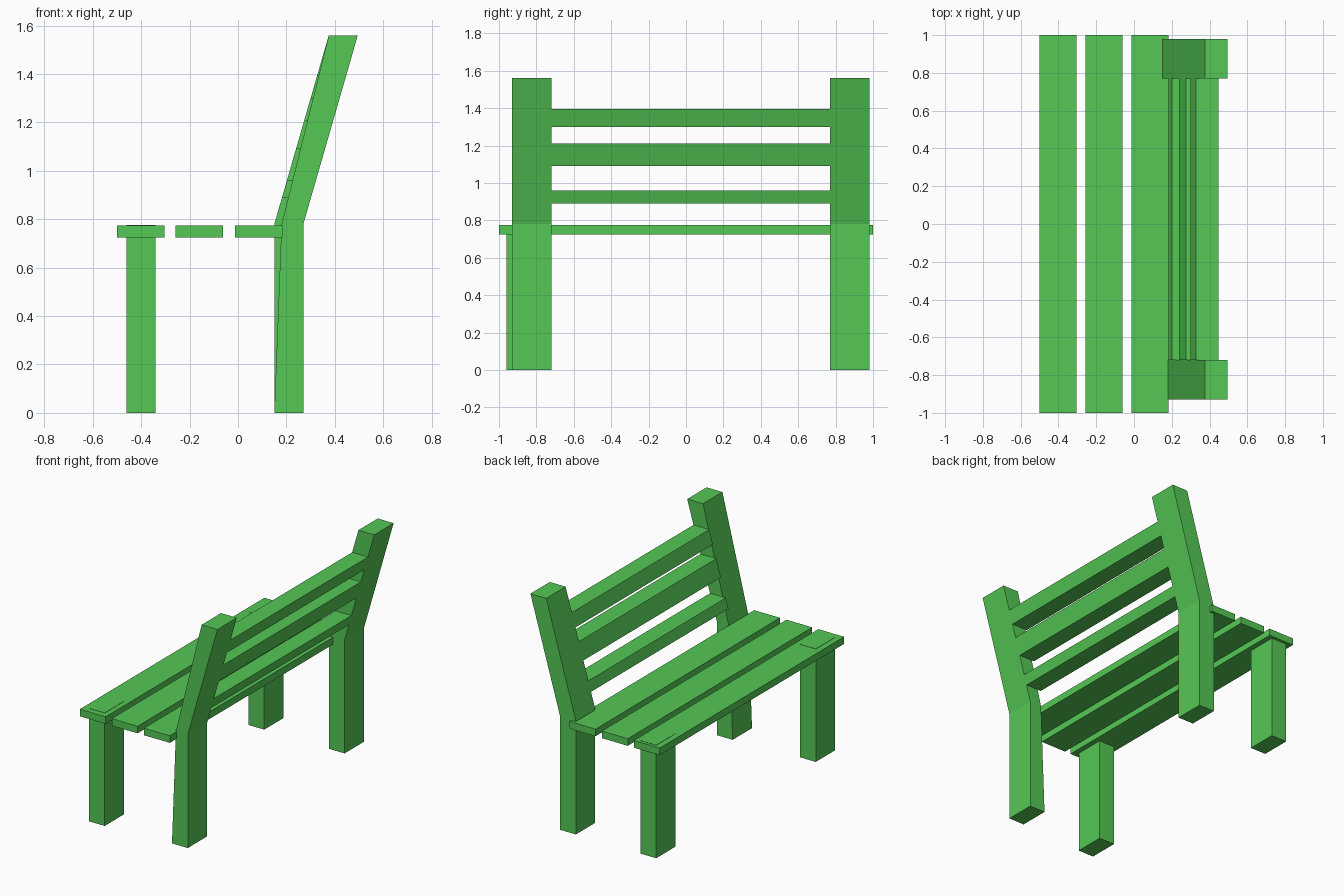
import bpy, bmesh

if "Cube" in bpy.data.objects:
    bpy.data.objects.remove(bpy.data.objects["Cube"])

green = bpy.data.materials.new("green_paint")
green.diffuse_color = (0.09, 0.58, 0.09, 1)
green.use_nodes = True
green.node_tree.nodes["Principled BSDF"].inputs["Base Color"].default_value = green.diffuse_color


def loft(name, sections):
    """Closed solid through a list of four-corner sections."""
    bm = bmesh.new()
    rings = [[bm.verts.new(p) for p in s] for s in sections]
    bm.faces.new(rings[0])
    bm.faces.new(rings[-1])
    for a, b in zip(rings, rings[1:]):
        for i in range(4):
            j = (i + 1) % 4
            bm.faces.new((a[i], a[j], b[j], b[i]))
    bmesh.ops.recalc_face_normals(bm, faces=bm.faces)
    mesh = bpy.data.meshes.new(name)
    bm.to_mesh(mesh)
    bm.free()
    mesh.materials.append(green)
    obj = bpy.data.objects.new(name, mesh)
    bpy.context.collection.objects.link(obj)


def level(x0, x1, y0, y1, z):
    return [(x0, y0, z), (x1, y0, z), (x1, y1, z), (x0, y1, z)]


def lean(z):
    """Forward edge of the tilted backrest at height z."""
    return 0.15 + (z - 0.78) * 0.225 / 0.78


# Seat slats
for i, x in enumerate((-0.5, -0.258, -0.013)):
    loft(f"seat_slat_{i + 1}", [level(x, x + 0.196, -1, 1, z) for z in (0.725, 0.774)])

# Front legs, just showing through the seat
for side, y in (("right", -0.96), ("left", 0.77)):
    loft(f"front_leg_{side}", [level(-0.46, -0.34, y, y + 0.21, z) for z in (0, 0.776)])

# Rear posts: upright leg, then leaning back; one is slimmer at the bend
for side, y, bend in (("right", -0.93, 0.18), ("left", 0.77, 0.15)):
    loft(f"rear_post_{side}", [level(0.15, 0.27, y, y + 0.21, 0),
                               level(bend, 0.27, y, y + 0.21, 0.78),
                               level(0.375, 0.495, y, y + 0.21, 1.56)])

# Backrest rails, flush with the posts
for i, (z0, z1) in enumerate(((0.89, 0.96), (1.09, 1.21), (1.30, 1.395))):
    loft(f"back_rail_{i + 1}", [level(lean(z), lean(z) + 0.12, -0.72, 0.77, z) for z in (z0, z1)])
